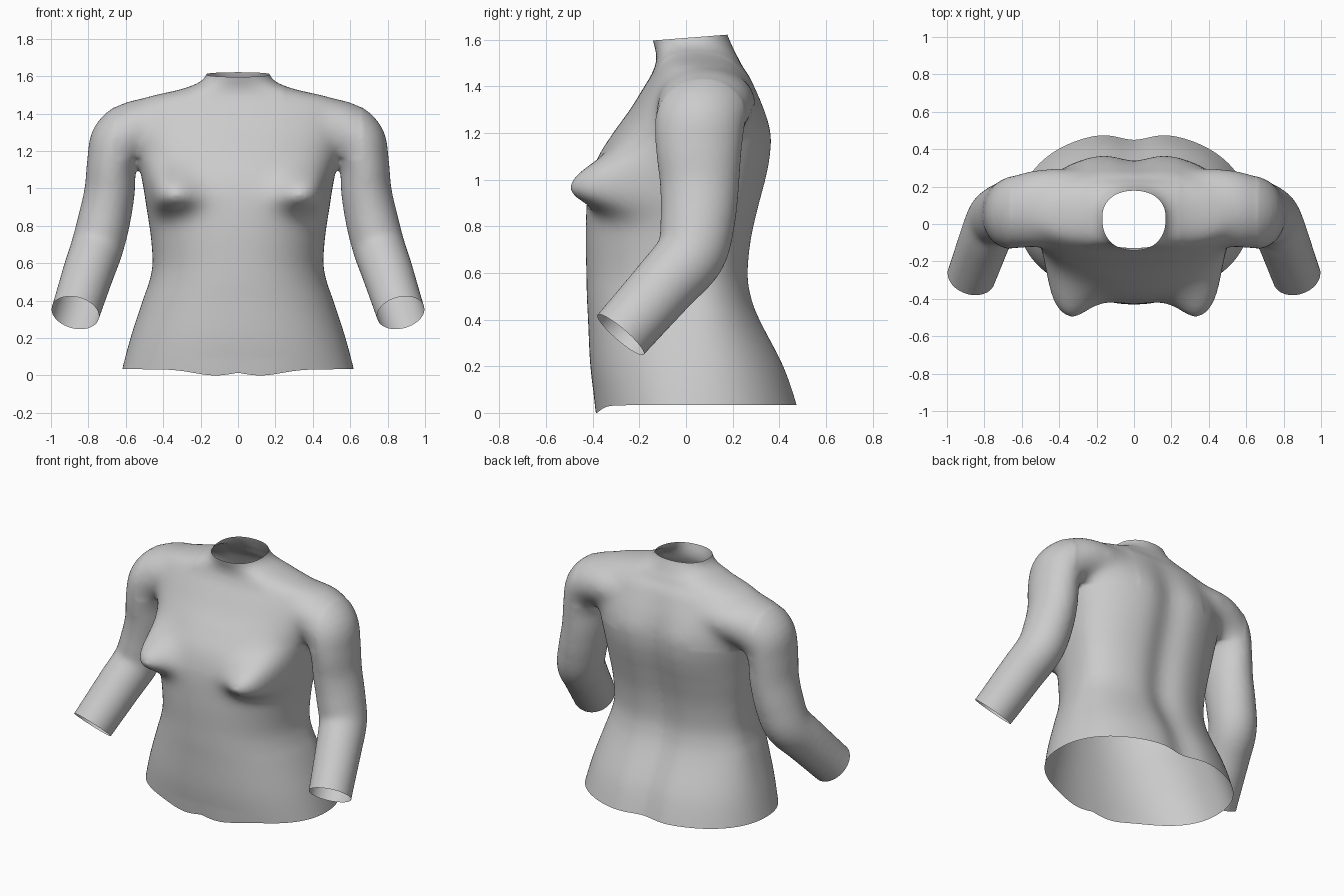
import bpy, bmesh, math
from mathutils import Vector

if "Cube" in bpy.data.objects:
    bpy.data.objects.remove(bpy.data.objects["Cube"])


def spline(rows, steps):
    """Smooth curve through rows of numbers (Catmull-Rom)."""
    out = []
    for i in range(len(rows) - 1):
        p0, p1 = rows[max(i - 1, 0)], rows[i]
        p2, p3 = rows[i + 1], rows[min(i + 2, len(rows) - 1)]
        for k in range(steps):
            t = k / steps
            out.append([0.5 * (2 * b + (c - a) * t + (2 * a - 5 * b + 4 * c - d) * t * t
                               + (3 * b - a - 3 * c + d) * t ** 3)
                        for a, b, c, d in zip(p0, p1, p2, p3)])
    out.append(list(rows[-1]))
    return out


def loft(bm, rings):
    """Closed skin over a list of equal rings."""
    vs = [[bm.verts.new(p) for p in r] for r in rings]
    n = len(vs[0])
    faces = [bm.faces.new((a[i], a[(i + 1) % n], b[(i + 1) % n], b[i]))
             for a, b in zip(vs, vs[1:]) for i in range(n)]
    faces += [bm.faces.new(vs[0][::-1]), bm.faces.new(vs[-1])]
    bmesh.ops.recalc_face_normals(bm, faces=faces)


def spow(v, e):
    return math.copysign(abs(v) ** e, v)


def torso_ring(z, w, front, back, n=96):
    c, ring = 0.04, []
    fade = max(0, min(1, (1.5 - z) / 0.3))
    for i in range(n):
        a = 2 * math.pi * i / n
        x = w * spow(math.cos(a), 2 / 2.2)
        s = spow(math.sin(a), 2 / 2.2)
        if s > 0:      # back with spine groove
            y = c + s * ((back - c) * (1 + 0.06 * fade))
            y -= 0.043 * fade * s * math.exp(-(x / 0.115) ** 2)
        else:          # front with bust
            y = c + s * (c - front)
            dx, dz = abs(x) - 0.4, z - 0.965
            r2 = (dx / (0.1 if dx > 0 else 0.17)) ** 2 + (dz / (0.135 if dz > 0 else 0.095)) ** 2
            y -= 0.2 * math.exp(-r2 ** 1.15) * min(1, 2 * abs(s))
        ring.append((x, y, z))
    return ring


# Torso: height, half width, front y, back y
TORSO = [(-0.06, 0.64, -0.37, 0.485), (0.03, 0.62, -0.388, 0.467), (0.2, 0.575, -0.41, 0.412),
         (0.4, 0.51, -0.42, 0.315), (0.5, 0.475, -0.425, 0.28), (0.6, 0.457, -0.427, 0.268),
         (0.75, 0.467, -0.43, 0.282), (0.9, 0.49, -0.425, 0.315), (1.0, 0.505, -0.41, 0.34),
         (1.1, 0.525, -0.375, 0.358), (1.2, 0.55, -0.312, 0.36), (1.3, 0.58, -0.24, 0.335),
         (1.4, 0.585, -0.178, 0.295), (1.45, 0.56, -0.148, 0.27), (1.49, 0.49, -0.132, 0.24),
         (1.519, 0.355, -0.127, 0.225), (1.55, 0.245, -0.13, 0.208), (1.58, 0.19, -0.138, 0.195),
         (1.62, 0.165, -0.148, 0.178), (1.68, 0.165, -0.16, 0.165)]

# Arm: centre x, y, z, radius sideways, radius front-back
ARM = [(0.3, 0.095, 1.34, 0.13, 0.2), (0.45, 0.09, 1.335, 0.145, 0.21),
       (0.55, 0.078, 1.315, 0.157, 0.205), (0.638, 0.06, 1.25, 0.152, 0.195),
       (0.675, 0.055, 1.13, 0.133, 0.184),
       (0.687, 0.058, 0.98, 0.135, 0.17), (0.718, 0.05, 0.82, 0.14, 0.16),
       (0.755, 0.02, 0.68, 0.14, 0.15), (0.8, -0.09, 0.55, 0.137, 0.14),
       (0.87, -0.28, 0.335, 0.13, 0.132), (0.9, -0.345, 0.26, 0.13, 0.132)]


def arm_rings(side, n=40):
    pts = spline(ARM, 5)
    rings = []
    for i, p in enumerate(pts):
        q0, q1 = pts[max(i - 1, 0)], pts[min(i + 1, len(pts) - 1)]
        t = (Vector(q1[:3]) - Vector(q0[:3])).normalized()
        v = Vector((0, 1, 0))
        v = (v - t * v.dot(t)).normalized()
        u = v.cross(t)
        ring = []
        for k in range(n):
            a = 2 * math.pi * k / n
            c = Vector(p[:3]) + u * (p[3] * math.cos(a)) + v * (p[4] * math.sin(a))
            ring.append((c.x * side, c.y, c.z))
        rings.append(ring)
    return rings


def cut_open(bm, co, no, region):
    """Slice within a region and remove everything beyond the plane."""
    co, no = Vector(co), Vector(no).normalized()
    fs = [f for f in bm.faces if region(f.calc_center_median())]
    es = {e for f in fs for e in f.edges}
    vs = {v for f in fs for v in f.verts}
    bmesh.ops.bisect_plane(bm, geom=fs + list(es) + list(vs), plane_co=co, plane_no=no, dist=1e-5)
    gone = []
    for f in bm.faces:
        m = f.calc_center_median()
        if region(m) and (m - co).dot(no) > 0:
            gone.append(f)
    bmesh.ops.delete(bm, geom=gone, context='FACES')


# Solid body: torso plus two arms
bm = bmesh.new()
loft(bm, [torso_ring(*r) for r in spline(TORSO, 5)])
for side in (1, -1):
    loft(bm, arm_rings(side))
mesh = bpy.data.meshes.new("body_torso")
bm.to_mesh(mesh)
bm.free()
body = bpy.data.objects.new("body_torso", mesh)
bpy.context.collection.objects.link(body)

# Fuse and blend the joints
rm = body.modifiers.new("fuse", 'REMESH')
rm.mode = 'VOXEL'
rm.voxel_size = 0.013
sm = body.modifiers.new("blend", 'SMOOTH')
sm.factor = 0.5
sm.iterations = 10
fused = bpy.data.meshes.new_from_object(body.evaluated_get(bpy.context.evaluated_depsgraph_get()))
body.modifiers.clear()
body.data = fused

# Extra blending where the shoulders meet the chest and back
bm = bmesh.new()
bm.from_mesh(fused)
joint = [v for v in bm.verts if 0.25 < abs(v.co.x) < 0.66 and v.co.z > 1.16]
for _ in range(45):
    bmesh.ops.smooth_vert(bm, verts=joint, factor=0.5,
                          use_axis_x=True, use_axis_y=True, use_axis_z=True)

# Open ends: hem, neck and both sleeves
cut_open(bm, (0, 0, 0.033), (0, 0, -1), lambda p: abs(p.x) < 0.7 and p.z < 0.2)
cut_open(bm, (0, 0, 1.607), (0, -0.078, 1), lambda p: p.z > 1.5)
for side in (1, -1):
    cut_open(bm, (0.87 * side, -0.28, 0.335), (0.2 * side, -0.64, -0.74),
             lambda p: p.x * side > 0.65 and p.z < 0.6)

# Front hem dips slightly either side of the middle
for v in bm.verts:
    if v.co.y < -0.1 and v.co.z < 0.09 and abs(v.co.x) < 0.6:
        k = 1 - (v.co.z - 0.033) / 0.057
        v.co.z -= 0.033 * k * math.exp(-((abs(v.co.x) - 0.12) / 0.16) ** 2)
for f in bm.faces:
    f.smooth = True
bm.to_mesh(fused)
bm.free()
